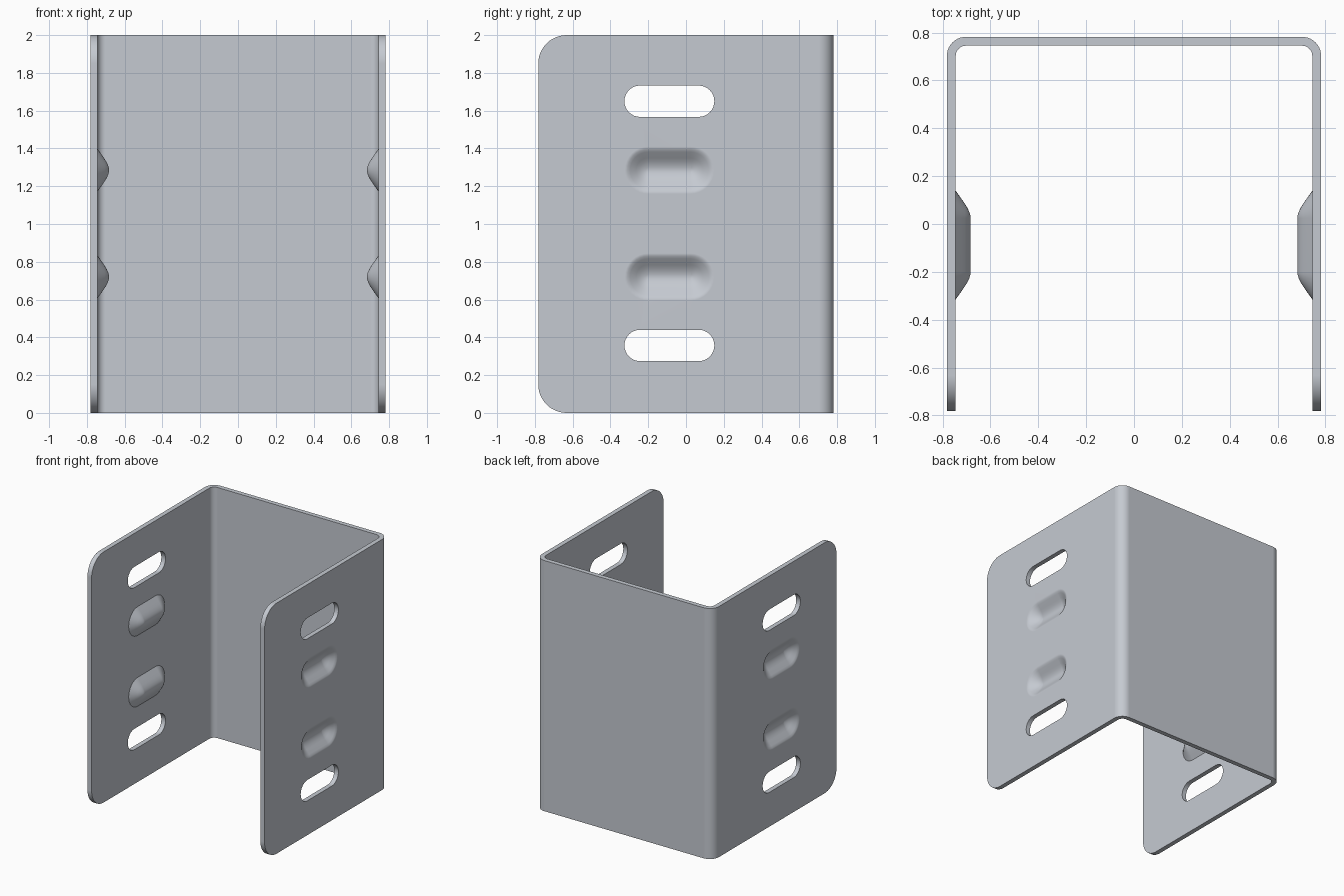
import bpy, bmesh, math
from mathutils import Vector

HALF = 0.782          # half width and half depth
THICK = 0.037         # sheet thickness
HEIGHT = 2.0
MID_Y = -0.088        # centre of slots and dimples
SLOT_Z = (0.357, 1.65)
DIMPLE_Z = (0.72, 1.285)

cube = bpy.data.objects.get("Cube")
if cube:
    bpy.data.objects.remove(cube, do_unlink=True)

steel = bpy.data.materials.new("light_grey_steel")
steel.use_nodes = True
colour = (0.56, 0.59, 0.64, 1)
steel.diffuse_color = colour
steel.node_tree.nodes["Principled BSDF"].inputs["Base Color"].default_value = colour


def arc(cx, cy, r, start, end, steps):
    """Points along an arc, angles in degrees."""
    return [(cx + r * math.cos(math.radians(start + (end - start) * i / steps)),
             cy + r * math.sin(math.radians(start + (end - start) * i / steps)))
            for i in range(steps + 1)]


def stadium(core, r, steps=16):
    """Outline of a slot with straight half length core and end radius r."""
    return arc(core, 0, r, -90, 90, steps) + arc(-core, 0, r, 90, 270, steps)


def loft(name, rings):
    """Closed solid through rings of equal point count."""
    bm = bmesh.new()
    loops = [[bm.verts.new(p) for p in ring] for ring in rings]
    for a, b in zip(loops, loops[1:]):
        for i in range(len(a)):
            j = (i + 1) % len(a)
            bm.faces.new((a[i], a[j], b[j], b[i]))
    bm.faces.new(loops[0])
    bm.faces.new(loops[-1])
    bmesh.ops.remove_doubles(bm, verts=bm.verts, dist=1e-5)
    bmesh.ops.recalc_face_normals(bm, faces=bm.faces)
    mesh = bpy.data.meshes.new(name)
    bm.to_mesh(mesh)
    bm.free()
    mesh.materials.append(steel)
    obj = bpy.data.objects.new(name, mesh)
    bpy.context.collection.objects.link(obj)
    return obj


def combine(target, tool, operation):
    """Apply a boolean and remove its tool."""
    tool.hide_render = True
    mod = target.modifiers.new(operation.lower(), "BOOLEAN")
    mod.operation, mod.solver, mod.object = operation, "EXACT", tool
    bpy.context.view_layer.objects.active = target
    bpy.ops.object.modifier_apply(modifier=mod.name)
    bpy.data.objects.remove(tool, do_unlink=True)


# U-shaped sheet with rounded bends, raised along z
inner = HALF - THICK
bend, inner_bend = 0.08, 0.043
c, ci = HALF - bend, inner - inner_bend
profile = [(HALF, -HALF)] + arc(c, c, bend, 0, 90, 10) + arc(-c, c, bend, 90, 180, 10)
profile += [(-HALF, -HALF), (-inner, -HALF)]
profile += arc(-ci, ci, inner_bend, 180, 90, 10) + arc(ci, ci, inner_bend, 90, 0, 10)
profile += [(inner, -HALF)]
bracket = loft("bracket", [[(x, y, z) for x, y in profile] for z in (0, HEIGHT)])

# Rounded front corners of the side flanges
r = 0.15
corner = -HALF + r
outline = [(1, -1), (1, HEIGHT + 1), (corner, HEIGHT + 1)]
outline += arc(corner, HEIGHT - r, r, 90, 180, 12)
outline += arc(corner, r, r, 180, 270, 12) + [(corner, -1)]
combine(bracket, loft("corner_trim", [[(x, y, z) for y, z in outline]
                                      for x in (-1, 1)]), "INTERSECT")

# Dimples pressed inward: (depth, end radius) sections
bump = [(-0.012, 0.115), (0, 0.115), (0.022, 0.084), (0.038, 0.061),
        (0.049, 0.043), (0.057, 0.026), (0.061, 0.012), (0.062, 0)]
cavity = [(-0.02, 0.125), (0, 0.125), (0.005, 0.11), (0.013, 0.096), (0.037, 0.064),
          (0.049, 0.046), (0.057, 0.029), (0.062, 0.013), (0.063, 0)]


def dimple(name, sections, face_x, side, z):
    return loft(name, [[(side * (face_x - d), MID_Y + y, z + h)
                        for y, h in stadium(0.112, rad)] for d, rad in sections])


for side in (-1, 1):
    for z in DIMPLE_Z:
        combine(bracket, dimple("dimple_bump", bump, inner, side, z), "UNION")
        combine(bracket, dimple("dimple_cavity", cavity, HALF, side, z), "DIFFERENCE")

# Slots through both flanges
for z in SLOT_Z:
    combine(bracket, loft("slot_cutter", [[(x, MID_Y + y, z + h)
                                           for y, h in stadium(0.155, 0.083)]
                                          for x in (-1, 1)]), "DIFFERENCE")

# Smooth bends and dimples, crisp sheet edges
bpy.ops.object.select_all(action="DESELECT")
bracket.select_set(True)
bpy.context.view_layer.objects.active = bracket
bpy.ops.object.shade_smooth_by_angle(angle=math.radians(30))
weighted = bracket.modifiers.new("flat_face_normals", "WEIGHTED_NORMAL")
weighted.keep_sharp = True
